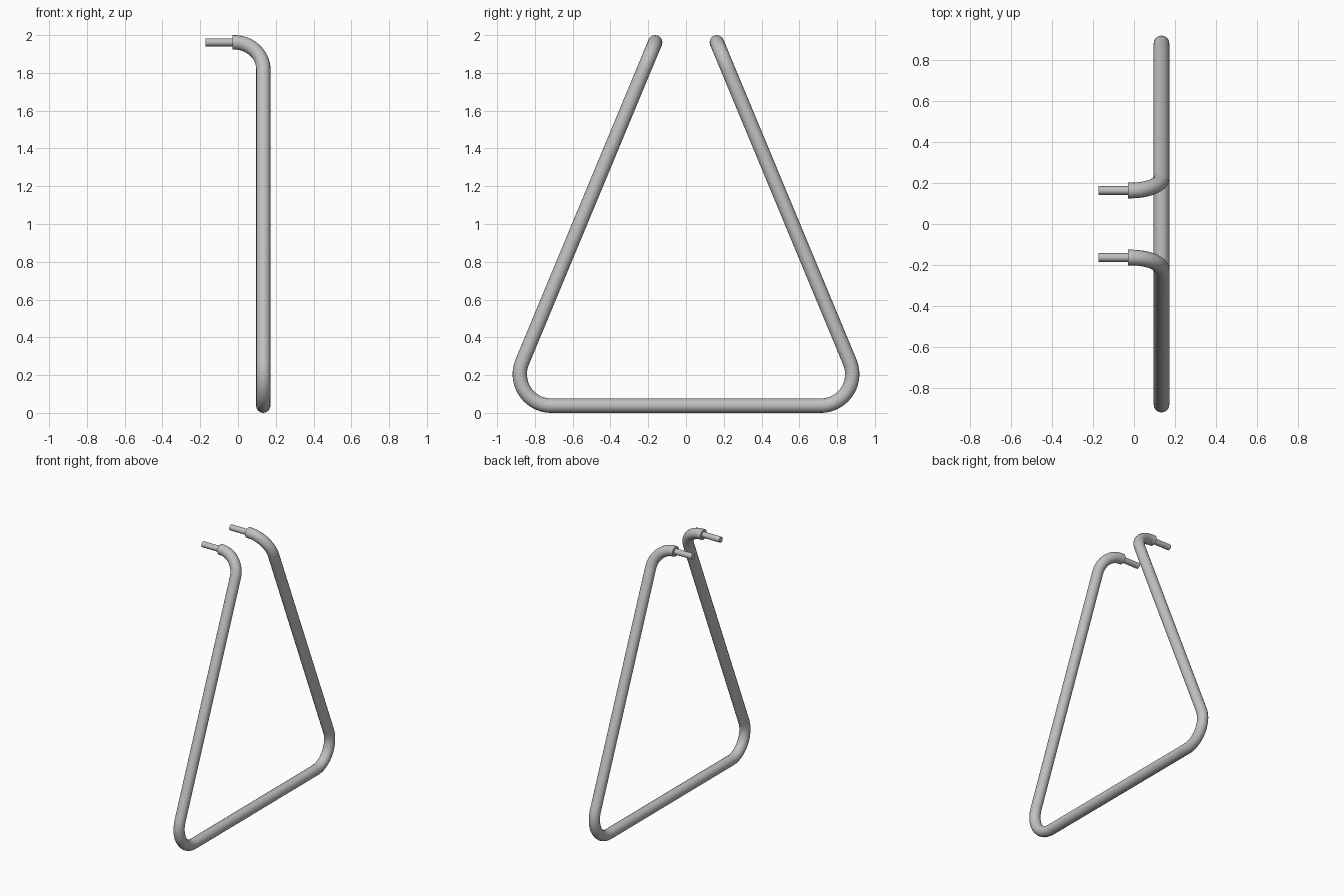
import bpy
from math import sin, cos, radians, atan2, asin, hypot, pi
from mathutils import Vector

cube = bpy.data.objects.get("Cube")
if cube:
    bpy.data.objects.remove(cube, do_unlink=True)

TUBE_R, PIN_R = 0.038, 0.021
PLANE_X = 0.134              # plane of the triangular loop
TIP_Y, TIP_Z = 0.163, 1.962  # centre of the upper ends
CORNER_R, ELBOW_R = 0.167, 0.155
CORNER_Y, CORNER_Z = 0.713, TUBE_R + CORNER_R
COLLAR_X, PIN_X = -0.03, -0.172

steel = bpy.data.materials.new("grey steel")
steel.use_nodes = True
grey = (0.53, 0.53, 0.53, 1)
steel.diffuse_color = grey
steel.node_tree.nodes["Principled BSDF"].inputs["Base Color"].default_value = grey


def sweep(name, points, radius):
    """Round bar along a path, with capped ends, as a smooth mesh."""
    data = bpy.data.curves.new(name, 'CURVE')
    data.dimensions = '3D'
    data.bevel_depth = radius
    data.bevel_resolution = 6
    data.use_fill_caps = True
    spline = data.splines.new('POLY')
    spline.points.add(len(points) - 1)
    for p, co in zip(spline.points, points):
        p.co = (*co, 1)
    obj = bpy.data.objects.new(name, data)
    bpy.context.collection.objects.link(obj)
    bpy.ops.object.select_all(action='DESELECT')
    obj.select_set(True)
    bpy.context.view_layer.objects.active = obj
    bpy.ops.object.convert(target='MESH')
    obj = bpy.context.object
    obj.data.materials.clear()
    obj.data.materials.append(steel)
    bpy.ops.object.shade_smooth_by_angle(angle=radians(40))
    return obj


# Leg slope: the line from the tip tangent to the lower corner arc
dy, dz = CORNER_Y - TIP_Y, TIP_Z - CORNER_Z
slope = atan2(dz, dy) - asin(CORNER_R / hypot(dy, dz))
down = Vector((0, cos(slope), -sin(slope)))
tip = Vector((PLANE_X, TIP_Y, TIP_Z))

# Half of the tube path: collar end, elbow, leg, lower corner
half = [Vector((COLLAR_X, TIP_Y, TIP_Z))]
elbow_centre = tip + Vector((-ELBOW_R, 0, 0)) + down * ELBOW_R
for i in range(17):
    a = pi / 2 * i / 16
    half.append(elbow_centre + Vector((sin(a), 0, 0)) * ELBOW_R - down * cos(a) * ELBOW_R)
start = pi / 2 - slope
for i in range(21):
    a = start + (-pi / 2 - start) * i / 20
    half.append(Vector((PLANE_X, CORNER_Y + CORNER_R * cos(a), CORNER_Z + CORNER_R * sin(a))))

other_half = [Vector((p.x, -p.y, p.z)) for p in reversed(half)]
sweep("bent_tube_handle", half + other_half, TUBE_R)

# Thin pins in the two open ends
for side, name in ((-1, "front_pin"), (1, "back_pin")):
    y = side * TIP_Y
    sweep(name, [(COLLAR_X + 0.03, y, TIP_Z), (PIN_X, y, TIP_Z)], PIN_R)
